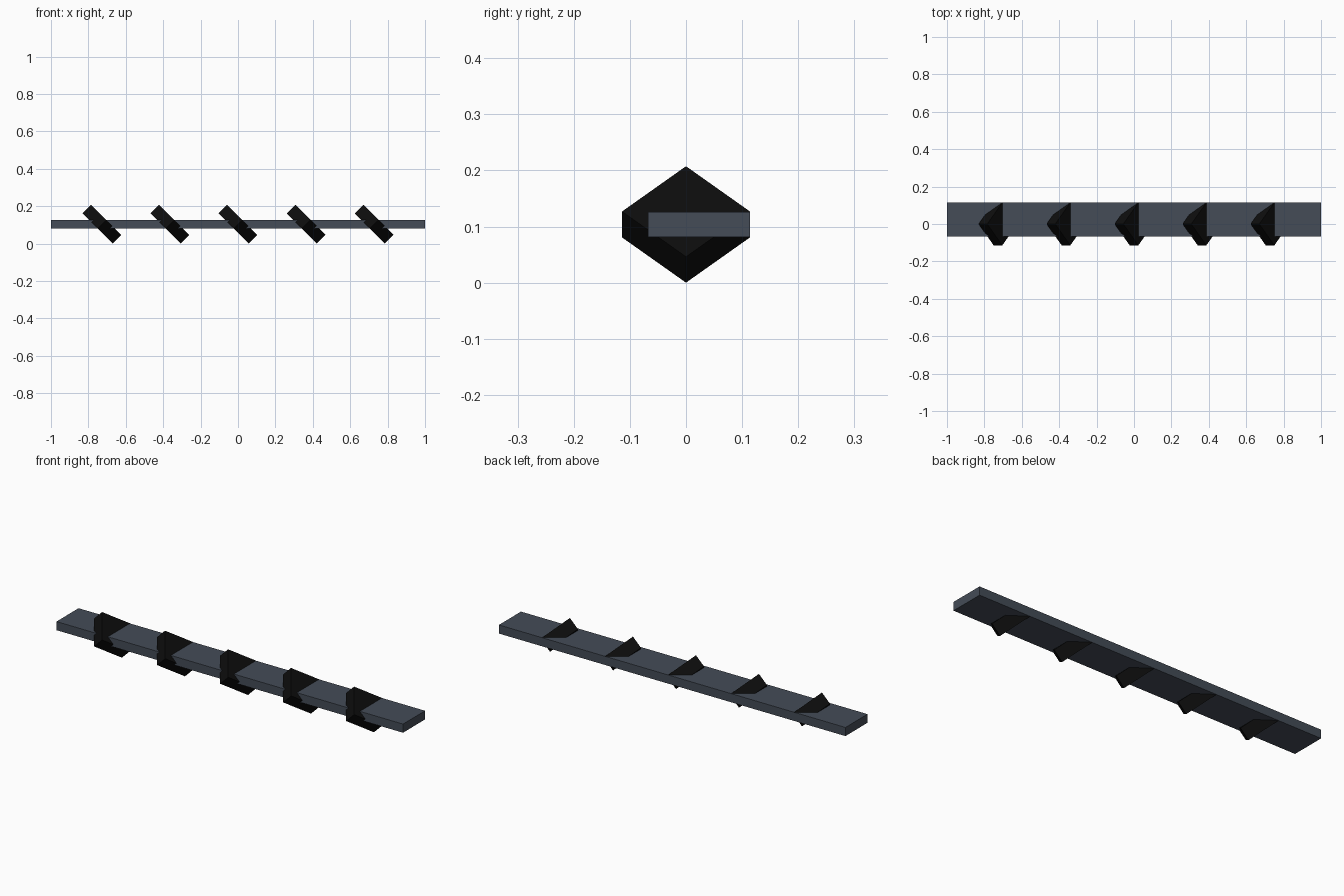
import bpy
from math import radians

if "Cube" in bpy.data.objects:
    bpy.data.objects.remove(bpy.data.objects["Cube"])


def material(name, color):
    m = bpy.data.materials.new(name)
    m.diffuse_color = (*color, 1)
    m.use_nodes = True
    m.node_tree.nodes["Principled BSDF"].inputs["Base Color"].default_value = m.diffuse_color
    return m


slate = material("slate", (0.058, 0.072, 0.095))
black = material("black", (0.004, 0.004, 0.004))

MID_Z = 0.1037     # shared centre height
RADIUS = 0.114     # barb half diagonal
SPACING = 2 / 5.5

# Flat strip running the whole length, flush with the barbs at the back
bpy.ops.mesh.primitive_cube_add(size=1, location=(0, 0.023, MID_Z))
strip = bpy.context.object
strip.name = "strip"
strip.scale = (2, 0.182, 0.045)
strip.data.materials.append(slate)

# Five diamond-shaped barbs, tilted 45 degrees through the strip
for i in range(5):
    bpy.ops.mesh.primitive_cylinder_add(
        vertices=4, radius=RADIUS, depth=0.0654,
        location=((i - 2) * SPACING, 0, MID_Z),
        rotation=(0, radians(45), 0))
    barb = bpy.context.object
    barb.name = f"barb_{i + 1}"
    barb.data.materials.append(black)
